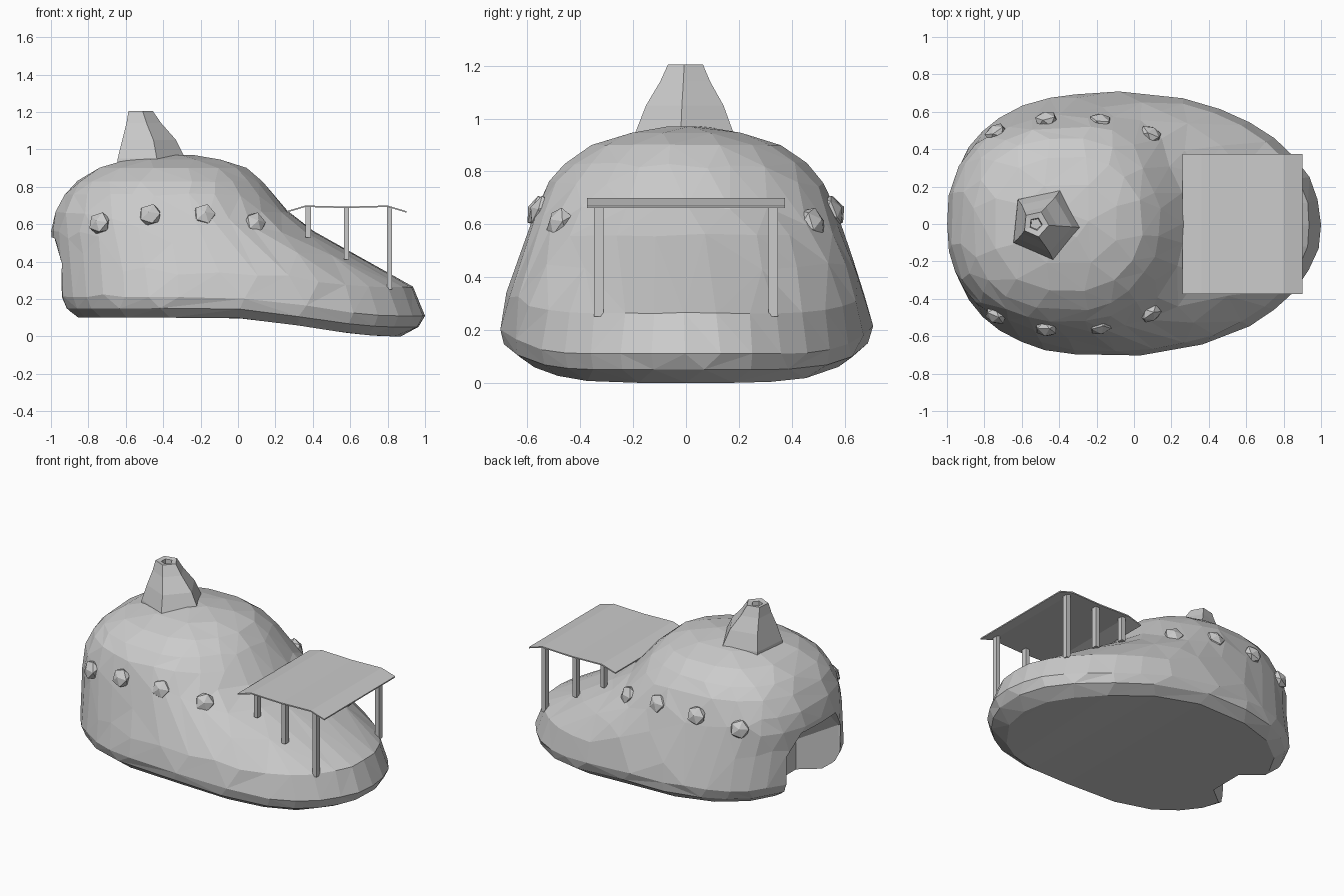
import bpy, bmesh, math, random
from mathutils import Vector

random.seed(4)
if "Cube" in bpy.data.objects:
    bpy.data.objects.remove(bpy.data.objects["Cube"])

stone = bpy.data.materials.new("plain grey")
stone.use_nodes = True
GREY = (0.6, 0.6, 0.6, 1)
stone.diffuse_color = GREY
stone.node_tree.nodes["Principled BSDF"].inputs["Base Color"].default_value = GREY


def make(name, bm):
    bmesh.ops.recalc_face_normals(bm, faces=bm.faces)
    mesh = bpy.data.meshes.new(name)
    bm.to_mesh(mesh)
    bm.free()
    mesh.materials.append(stone)
    obj = bpy.data.objects.new(name, mesh)
    bpy.context.collection.objects.link(obj)
    return obj


def loft(bm, rings, cap_start=True, cap_end=True):
    rows = [[bm.verts.new(p) for p in ring] for ring in rings]
    n = len(rows[0])
    for a, b in zip(rows, rows[1:]):
        for i in range(n):
            j = (i + 1) % n
            bm.faces.new((a[i], a[j], b[j], b[i]))
    if cap_start:
        bm.faces.new(rows[0][::-1])
    if cap_end:
        bm.faces.new(rows[-1])


def box(name, x0, x1, y0, y1, z0, z1):
    bm = bmesh.new()
    loft(bm, [[(x0, y0, z), (x1, y0, z), (x1, y1, z), (x0, y1, z)] for z in (z0, z1)])
    return make(name, bm)


# Body: egg-shaped outlines stacked by height (z, x min, x max, half width, widest x)
LAYERS = [
    (0.10, -0.88, 0.87, 0.63, -0.1), (0.15, -0.95, 0.97, 0.69, -0.1),
    (0.21, -0.98, 1.00, 0.705, -0.1), (0.33, -0.985, 0.94, 0.68, -0.1),
    (0.45, -0.99, 0.64, 0.64, -0.13), (0.56, -1.0, 0.41, 0.60, -0.2),
    (0.66, -0.98, 0.275, 0.565, -0.25), (0.76, -0.925, 0.19, 0.52, -0.3),
    (0.83, -0.86, 0.13, 0.46, -0.32), (0.90, -0.75, 0.05, 0.36, -0.33),
    (0.945, -0.6, -0.08, 0.22, -0.33), (0.97, -0.42, -0.25, 0.07, -0.33),
]
SIDES = 36


def outline(z, xmin, xmax, half, mid):
    ring = []
    for i in range(SIDES):
        a = 2 * math.pi * i / SIDES
        ca, sa = math.cos(a), math.sin(a)
        power = 2 / (2.05 if ca > 0 else 2.5)
        reach = xmax - mid if ca > 0 else mid - xmin
        x = mid + math.copysign(abs(ca) ** power, ca) * reach
        y = math.copysign(abs(sa) ** power, sa) * half
        # The sole drops towards the toe
        t = min(1, max(0, (x + 0.1) / 0.95))
        fade = min(1, max(0, (0.5 - z) / 0.25))
        drop = 0.1 * t * t * (3 - 2 * t) * fade
        jit = 0.004 if z > 0.12 else 0
        ring.append((x + random.uniform(-jit, jit), y + random.uniform(-jit, jit), z - drop))
    return ring


bm = bmesh.new()
loft(bm, [outline(*layer) for layer in LAYERS])
bmesh.ops.triangulate(bm, faces=bm.faces)
body = make("house_body", bm)
simplify = body.modifiers.new("facets", 'DECIMATE')
simplify.ratio = 0.5

# Doorway: a tapering recess cut in the far end, open at the sole
bm = bmesh.new()
loft(bm, [[(x, -w, -0.1), (x, -w, h - 0.12), (x, -w * 0.6, h), (x, w * 0.6, h),
           (x, w, h - 0.12), (x, w, -0.1)]
          for x, w, h in ((-1.1, 0.34, 0.56), (-0.93, 0.28, 0.51), (-0.73, 0.12, 0.42))])
cutter = make("doorway_cutter", bm)
cutter.hide_render = True
cutter.hide_viewport = True
cut = body.modifiers.new("doorway", 'BOOLEAN')
cut.operation = 'DIFFERENCE'
cut.solver = 'EXACT'
cut.object = cutter

# Windows: faceted pebbles set into both flanks
WINDOWS = [(-0.74, 0.49, 0.605, -0.55), (-0.47, 0.56, 0.65, -0.15),
           (-0.18, 0.55, 0.65, 0.15), (0.09, 0.48, 0.605, 0.55)]
for side, label in ((-1, "front"), (1, "back")):
    for k, (x, y, z, lean) in enumerate(WINDOWS):
        bm = bmesh.new()
        bmesh.ops.create_icosphere(bm, subdivisions=1, radius=0.064)
        win = make(f"{label}_window_{k + 1}", bm)
        win.location = (x, side * y, z)
        win.scale = (1, 1, 0.65)
        win.rotation_mode = 'QUATERNION'
        win.rotation_quaternion = Vector((lean, side, 0.4)).to_track_quat('Z', 'Y')

# Chimney: flared five-sided stack with a hollow top
bm = bmesh.new()
STACK = [(0.88, 0.205, -0.47), (0.95, 0.195, -0.475), (1.05, 0.155, -0.485),
         (1.14, 0.1, -0.51), (1.205, 0.07, -0.525), (1.2, 0.035, -0.525), (1.1, 0.03, -0.525)]
loft(bm, [[(cx + r * math.cos(a), r * math.sin(a), z)
           for a in (2 * math.pi * (i - 0.08) / 5 for i in range(5))]
          for z, r, cx in STACK])
make("chimney", bm)

# Porch roof: thin bent sheet
bm = bmesh.new()
SHEET = [(0.26, 0.67), (0.36, 0.70), (0.58, 0.694), (0.8, 0.70), (0.9, 0.67)]
section = SHEET + [(x, z - 0.008) for x, z in reversed(SHEET)]
loft(bm, [[(x, y, z) for x, z in section] for y in (-0.375, 0.375)])
make("porch_roof", bm)

# Porch posts: three on each side
for side, label in ((-1, "front"), (1, "back")):
    for k, (x, foot) in enumerate(((0.375, 0.53), (0.58, 0.41), (0.81, 0.25))):
        y = side * 0.33
        box(f"{label}_post_{k + 1}", x - 0.014, x + 0.014, y - 0.018, y + 0.018, foot, 0.692)
